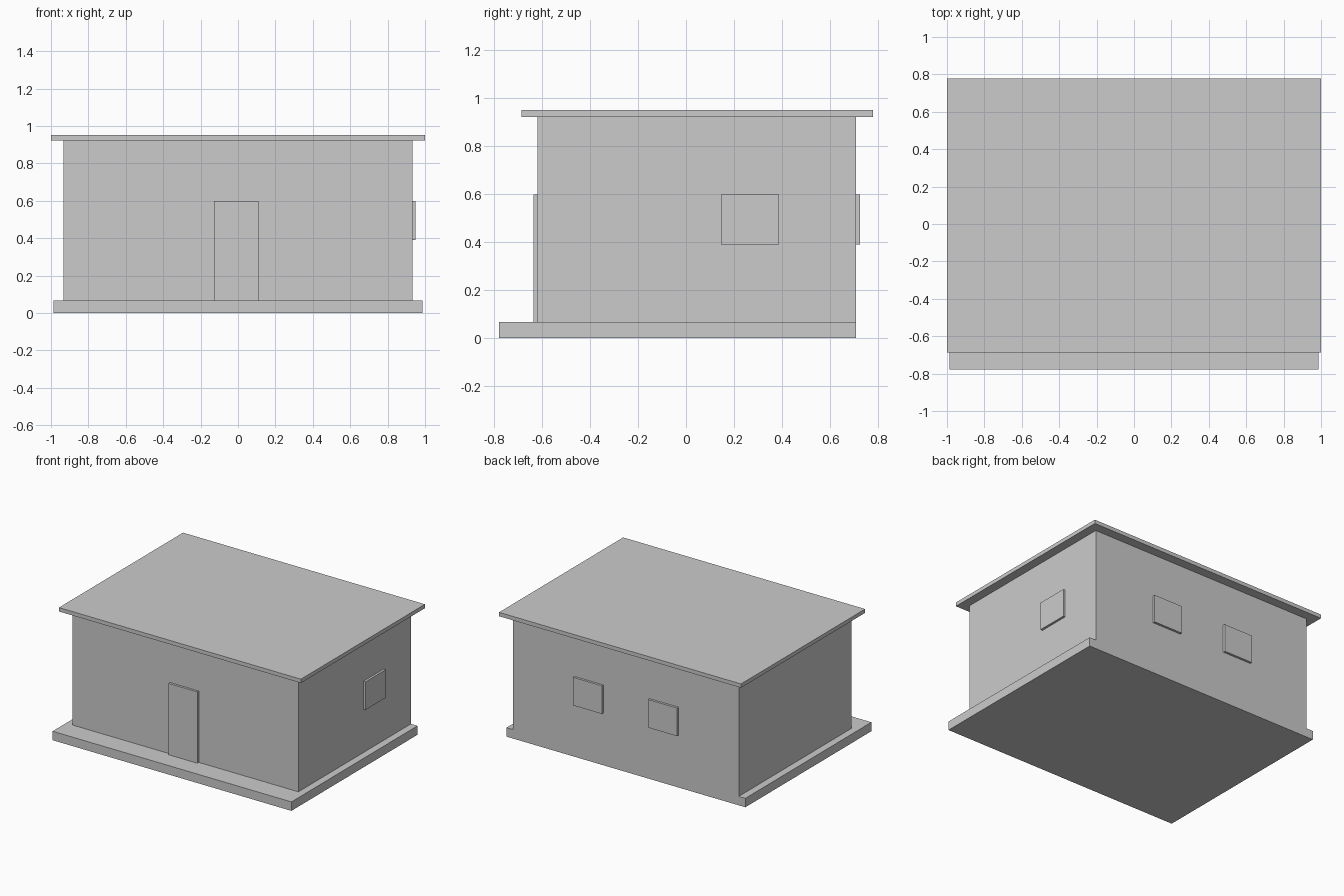
import bpy
import bmesh
from mathutils import Vector

if "Cube" in bpy.data.objects:
    bpy.data.objects.remove(bpy.data.objects["Cube"])

grey = bpy.data.materials.new("plain grey")
grey.diffuse_color = (0.6, 0.6, 0.6, 1.0)
grey.use_nodes = True
grey.node_tree.nodes["Principled BSDF"].inputs["Base Color"].default_value = grey.diffuse_color


def box(name, x, y, z):
    """Box spanning the given (low, high) ranges."""
    lo, hi = Vector((x[0], y[0], z[0])), Vector((x[1], y[1], z[1]))
    bm = bmesh.new()
    bmesh.ops.create_cube(bm, size=1.0)
    bmesh.ops.scale(bm, vec=hi - lo, verts=bm.verts)
    bmesh.ops.translate(bm, vec=(lo + hi) / 2, verts=bm.verts)
    mesh = bpy.data.meshes.new(name)
    bm.to_mesh(mesh)
    bm.free()
    mesh.materials.append(grey)
    obj = bpy.data.objects.new(name, mesh)
    bpy.context.collection.objects.link(obj)
    return obj


BASE_TOP, WALL_TOP, ROOF_TOP = 0.067, 0.923, 0.952
WALL_X, FRONT, BACK = 0.933, -0.62, 0.709
PLATE = 0.017               # how far door and windows stand out
WINDOW_Z = (0.39, 0.60)

# Floor slab, flush with the back wall and projecting as a porch at the front
box("floor_slab", (-0.987, 0.987), (-0.779, BACK), (0.0, BASE_TOP))

# Walls: main body plus a thin front wall
box("wall_body", (-WALL_X, WALL_X), (FRONT + 0.02, BACK), (BASE_TOP, WALL_TOP))
box("front_wall", (-WALL_X, WALL_X), (FRONT, FRONT + 0.02), (BASE_TOP, WALL_TOP))

# Flat overhanging roof
box("roof", (-1.0, 1.0), (-0.686, 0.779), (WALL_TOP, ROOF_TOP))

# Door on the front
box("door", (-0.128, 0.11), (FRONT - PLATE, FRONT), (BASE_TOP, 0.60))

# Window on the right side
box("right_window", (WALL_X, WALL_X + PLATE), (0.147, 0.387), WINDOW_Z)

# Two windows on the back
for i, x in enumerate((0.306, -0.314)):
    box(f"back_window_{i + 1}", (x - 0.12, x + 0.12), (BACK, BACK + PLATE), WINDOW_Z)
